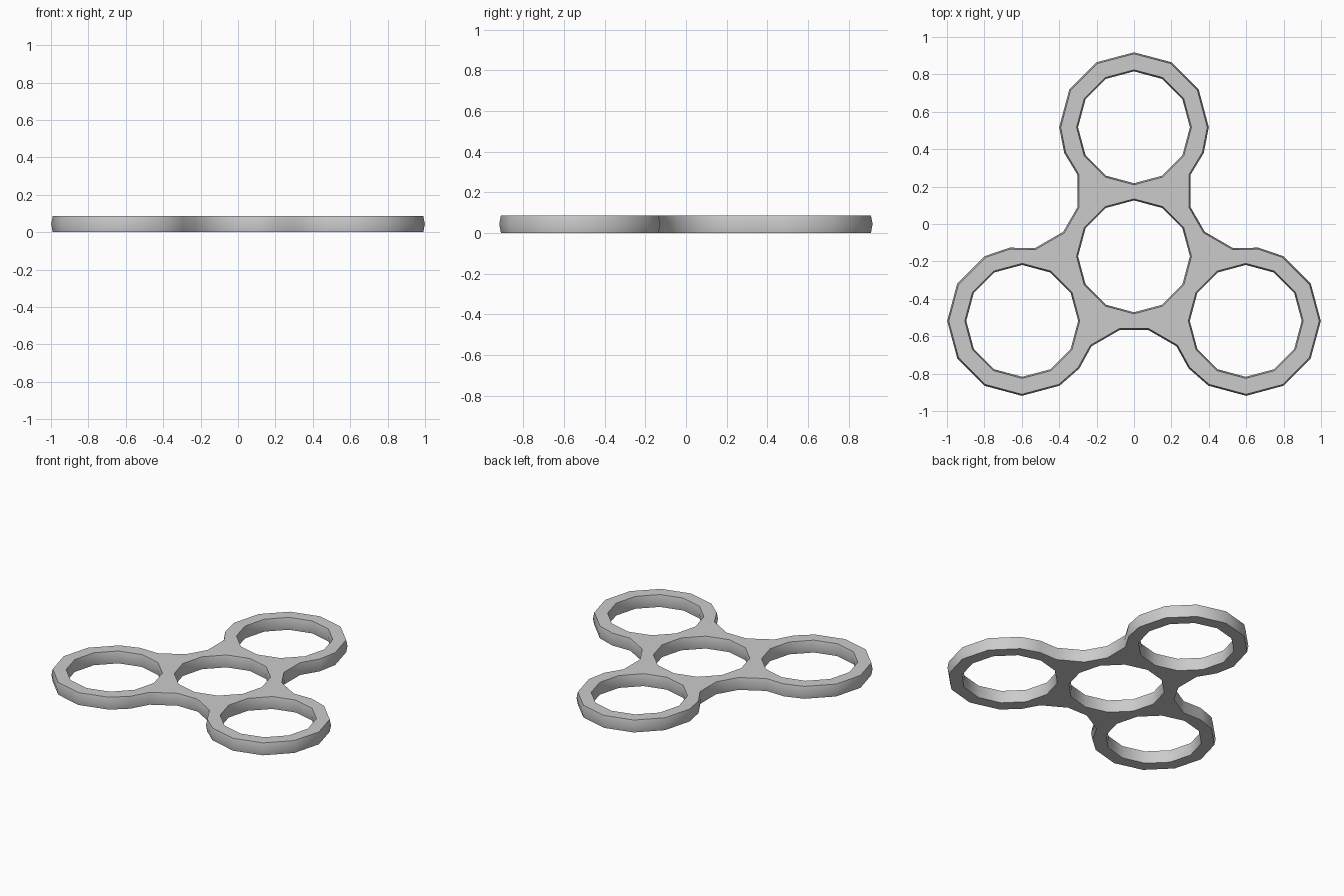
import bpy, bmesh, math
from mathutils import Vector

if "Cube" in bpy.data.objects:
    bpy.data.objects.remove(bpy.data.objects["Cube"])

HEIGHT = 0.087
HUB = Vector((0, -0.173))
ARM = 0.69
LIP = 0.008   # how far the walls draw back at top and bottom


def turn(p, a):
    c, s = math.cos(a), math.sin(a)
    return Vector((p[0] * c - p[1] * s, p[0] * s + p[1] * c))


def offset(pts, d):
    """Move a counter-clockwise closed outline inwards by d."""
    out = []
    for i, p in enumerate(pts):
        a = (p - pts[i - 1]).normalized()
        b = (pts[(i + 1) % len(pts)] - p).normalized()
        n = (Vector((-a.y, a.x)) + Vector((-b.y, b.x))).normalized()
        out.append(p + n * d / n.dot(Vector((-a.y, a.x))))
    return out


def circle(centre, r):
    return [centre + turn((0, r), math.tau * i / 12) for i in range(12)]


# Outer outline: half of one arm, mirrored, then turned three times
half = [(0.303, 0.262), (0.303, 0.437), (0.373, 0.553), (0.4, 0.69),
        (0.346, 0.892), (0.2, 1.038)]
arm = half + [(0, 1.091)] + [(-x, y) for x, y in reversed(half)]
outline = [HUB + turn(p, k * math.tau / 3) for k in range(3) for p in arm]

# Hub hole and three ring holes
centres = [HUB] + [HUB + turn((0, ARM), k * math.tau / 3) for k in range(3)]
loops = [(outline, LIP)] + [(circle(c, 0.299), -LIP) for c in centres]

bm = bmesh.new()
caps = {0: [], 2: []}
for pts, d in loops:
    rings = []
    for level, z in enumerate((0, HEIGHT / 2, HEIGHT)):
        flat = pts if level == 1 else offset(pts, d)
        rings.append([bm.verts.new((p.x, p.y, z)) for p in flat])
    n = len(pts)
    for lo, hi in zip(rings, rings[1:]):
        for i in range(n):
            j = (i + 1) % n
            bm.faces.new((lo[i], lo[j], hi[j], hi[i]))
    for level in caps:
        r = rings[level]
        caps[level] += [bm.edges.get((r[i], r[(i + 1) % n])) for i in range(n)]

# Flat top and bottom faces around the holes
for edges in caps.values():
    bmesh.ops.triangle_fill(bm, edges=edges, use_beauty=True)
bmesh.ops.recalc_face_normals(bm, faces=bm.faces[:])

mesh = bpy.data.meshes.new("spinner_body")
bm.to_mesh(mesh)
bm.free()
body = bpy.data.objects.new("spinner_body", mesh)
bpy.context.collection.objects.link(body)
bpy.context.view_layer.objects.active = body
body.select_set(True)
bpy.ops.object.shade_smooth_by_angle(angle=math.radians(40))
